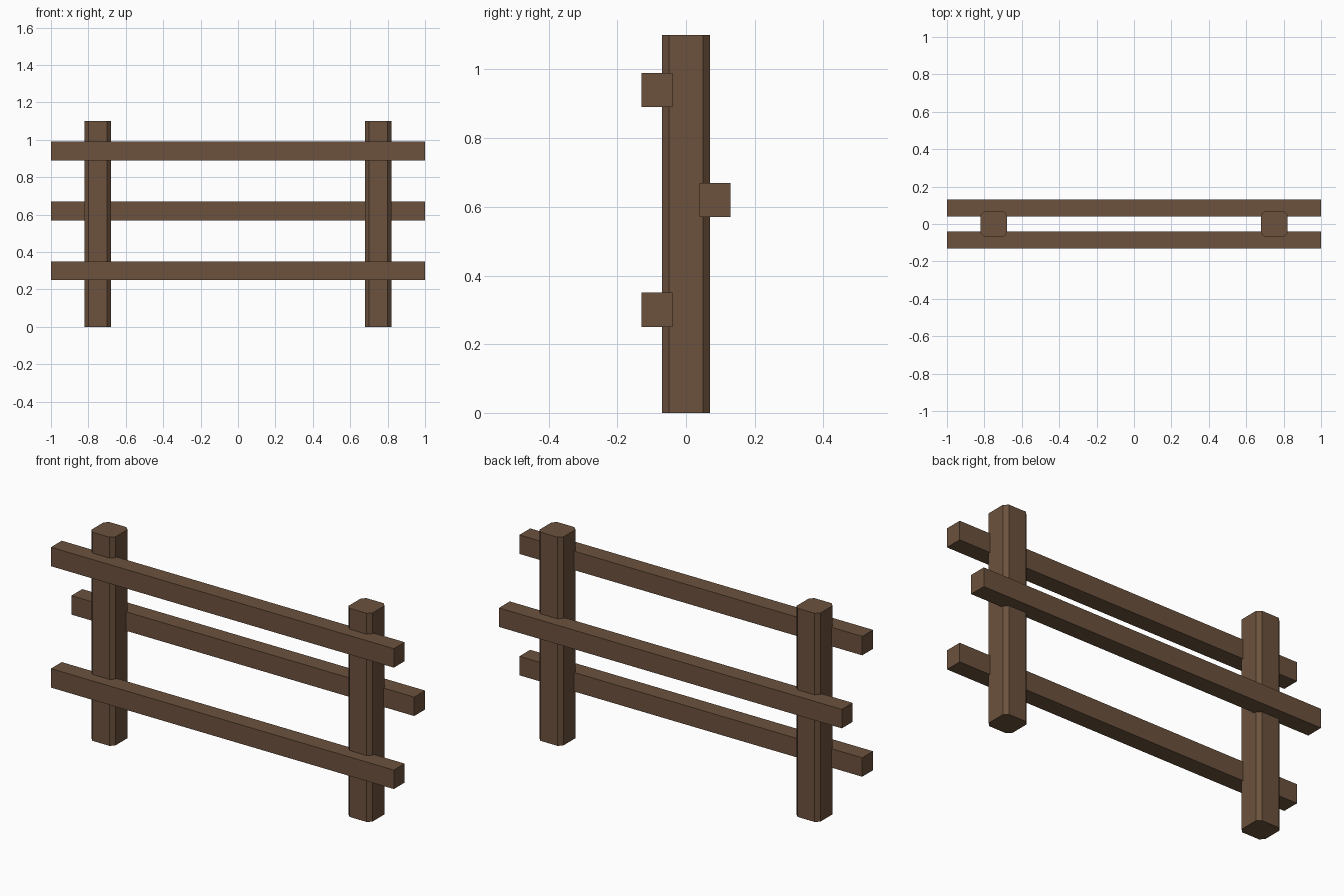
import bpy, bmesh

if "Cube" in bpy.data.objects:
    bpy.data.objects.remove(bpy.data.objects["Cube"])

wood = bpy.data.materials.new("brown_wood")
wood.diffuse_color = (0.15, 0.085, 0.047, 1)
wood.use_nodes = True
wood.node_tree.nodes["Principled BSDF"].inputs["Base Color"].default_value = wood.diffuse_color


def beam(name, size, centre, chamfer=0.0):
    """Box beam, optionally with its vertical edges chamfered."""
    bm = bmesh.new()
    bmesh.ops.create_cube(bm, size=1)
    bmesh.ops.scale(bm, vec=size, verts=bm.verts)
    if chamfer:
        upright = [e for e in bm.edges
                   if abs(e.verts[0].co.z - e.verts[1].co.z) > 0.01]
        bmesh.ops.bevel(bm, geom=upright, offset=chamfer, segments=1,
                        affect='EDGES')
    mesh = bpy.data.meshes.new(name)
    bm.to_mesh(mesh)
    bm.free()
    mesh.materials.append(wood)
    obj = bpy.data.objects.new(name, mesh)
    obj.location = centre
    bpy.context.collection.objects.link(obj)
    return obj


# Two chamfered posts
for side, x in (("left", -0.75), ("right", 0.75)):
    beam(f"{side}_post", (0.14, 0.14, 1.10), (x, 0, 0.55), chamfer=0.02)

# Three rails: top and bottom on the front, middle on the back
for level, y, z in (("bottom", -0.085, 0.30),
                    ("middle", 0.085, 0.62),
                    ("top", -0.085, 0.94)):
    beam(f"{level}_rail", (2.0, 0.09, 0.10), (0, y, z))
